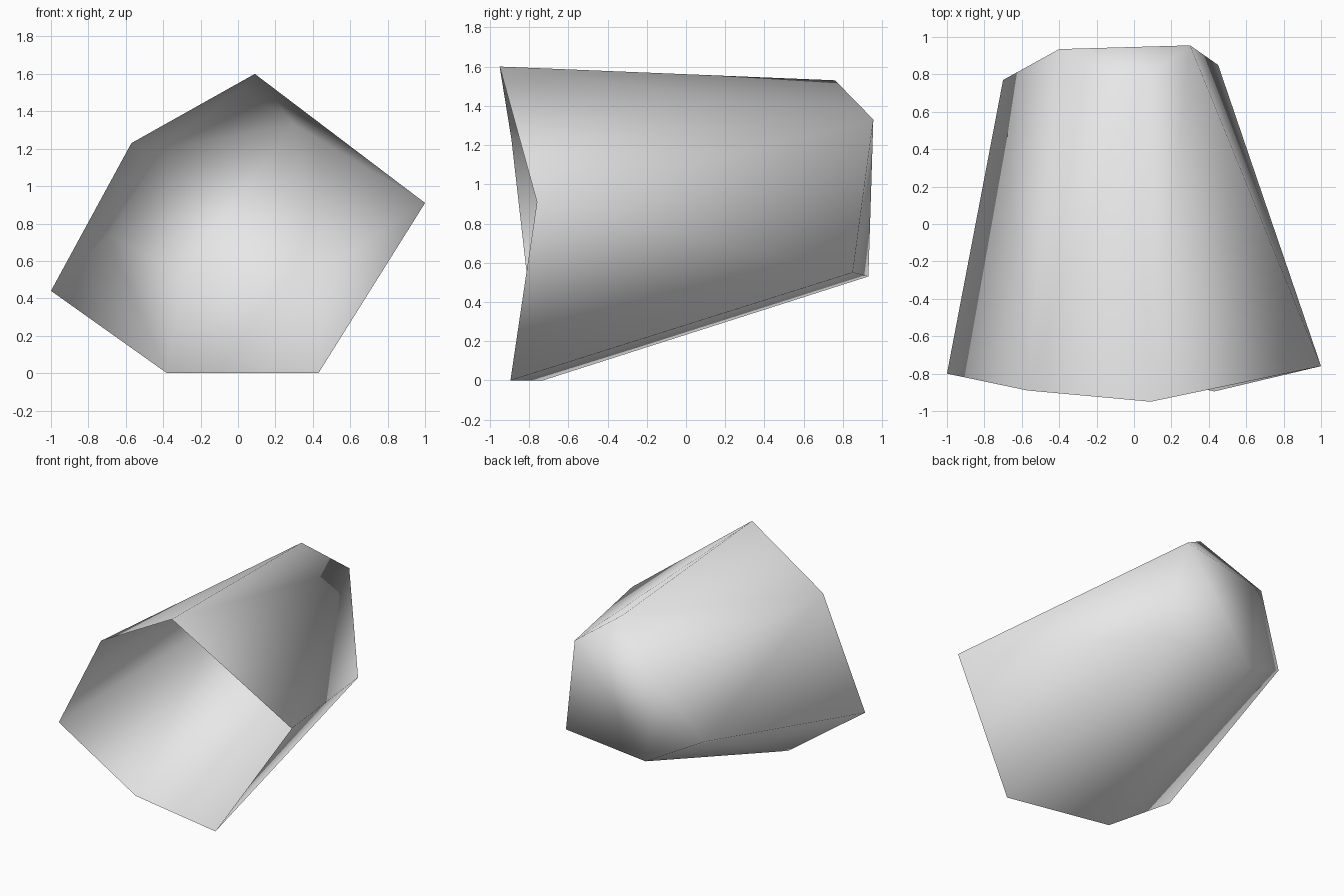
import bpy
import bmesh

# Remove the default cube
cube = bpy.data.objects.get("Cube")
if cube:
    bpy.data.objects.remove(cube, do_unlink=True)

# Plain grey material
grey = bpy.data.materials.new("light_grey")
grey.use_nodes = True
colour = (0.8, 0.8, 0.8, 1.0)
grey.diffuse_color = colour
for node in grey.node_tree.nodes:
    if node.type == 'BSDF_PRINCIPLED':
        node.inputs["Base Color"].default_value = colour

# Six corners of the open front rim
front_rim = [(-1.0, -0.80, 0.44), (-0.57, -0.89, 1.23), (0.09, -0.95, 1.60),
             (1.0, -0.76, 0.91), (0.43, -0.895, 0.0), (-0.38, -0.73, 0.0)]

# Six corners of the smaller closed back end
back_end = [(-0.70, 0.77, 0.73), (-0.40, 0.935, 1.20), (0.02, 0.76, 1.53),
            (0.30, 0.955, 1.33), (0.45, 0.85, 0.55), (-0.30, 0.93, 0.53)]

# Wrap the two rings in a faceted shell
bm = bmesh.new()
rim = [bm.verts.new(p) for p in front_rim]
back = [bm.verts.new(p) for p in back_end]
bmesh.ops.convex_hull(bm, input=rim + back)

# Open the front: drop every face that spans only the rim
mouth = [f for f in bm.faces if all(v in rim for v in f.verts)]
bmesh.ops.delete(bm, geom=mouth, context='FACES')
bmesh.ops.recalc_face_normals(bm, faces=bm.faces[:])

# Soft shading over the whole shell
for f in bm.faces:
    f.smooth = True

mesh = bpy.data.meshes.new("hollow_shell")
bm.to_mesh(mesh)
bm.free()
mesh.materials.append(grey)
shell = bpy.data.objects.new("hollow_shell", mesh)
bpy.context.collection.objects.link(shell)
